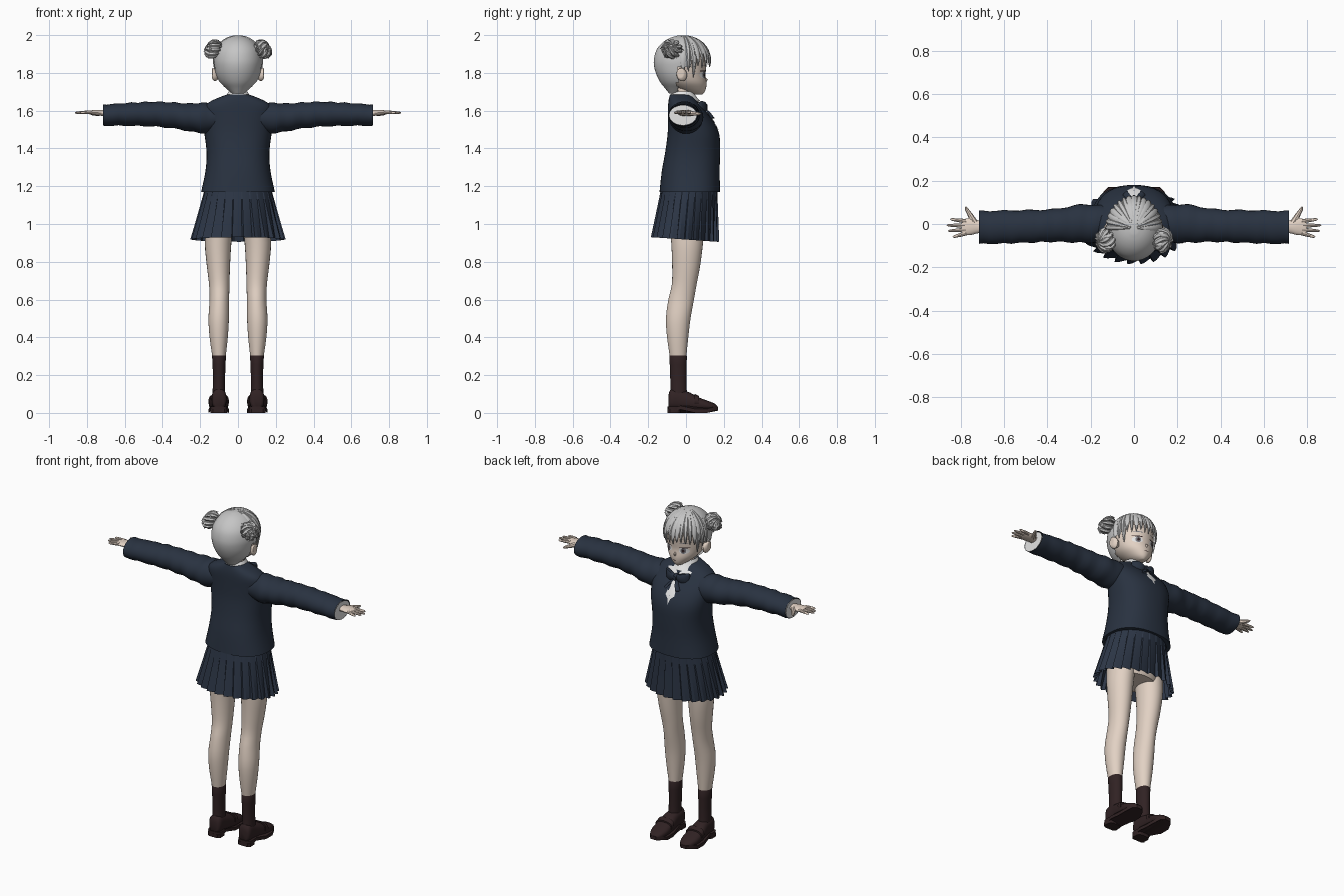
import bpy, bmesh, math, random
from math import sin, cos, pi, radians
from mathutils import Vector
from mathutils.bvhtree import BVHTree

random.seed(4)
if "Cube" in bpy.data.objects:
    bpy.data.objects.remove(bpy.data.objects["Cube"])


def material(name, r, g, b):
    m = bpy.data.materials.new(name)
    m.use_nodes = True
    m.diffuse_color = (r, g, b, 1)
    m.node_tree.nodes["Principled BSDF"].inputs["Base Color"].default_value = (r, g, b, 1)
    return m


SKIN = material("skin", 0.76, 0.64, 0.55)
HAIR = material("silver hair", 0.56, 0.56, 0.56)
NAVY = material("navy jacket", 0.022, 0.032, 0.052)
SKIRT = material("navy skirt", 0.025, 0.036, 0.06)
BROWN = material("dark brown", 0.03, 0.016, 0.017)
WHITE = material("white cloth", 0.78, 0.78, 0.78)
GREY = material("iris grey", 0.2, 0.2, 0.22)
SIDES = (("left", 1), ("right", -1))


def loft(name, rings, mat, caps=True, angle=40, keep=None):
    """Skin a series of closed rings; keep() can drop faces by their centre."""
    bm = bmesh.new()
    loops = [[bm.verts.new(p) for p in r] for r in rings]
    n = len(rings[0])
    for a, b in zip(loops, loops[1:]):
        for i in range(n):
            j = (i + 1) % n
            bm.faces.new((a[i], a[j], b[j], b[i]))
    if caps:
        bm.faces.new(loops[0])
        bm.faces.new(loops[-1])
    if keep:
        drop = [f for f in bm.faces if not keep(f.calc_center_median())]
        bmesh.ops.delete(bm, geom=drop, context="FACES")
    bmesh.ops.recalc_face_normals(bm, faces=bm.faces)
    me = bpy.data.meshes.new(name)
    bm.to_mesh(me)
    bm.free()
    me.materials.append(mat)
    ob = bpy.data.objects.new(name, me)
    bpy.context.collection.objects.link(ob)
    bpy.ops.object.select_all(action="DESELECT")
    ob.select_set(True)
    bpy.context.view_layer.objects.active = ob
    bpy.ops.object.shade_smooth_by_angle(angle=radians(angle))
    return ob


def ring(c, u, v, n=12, power=1.0):
    def s(t):
        return math.copysign(abs(t) ** power, t)
    return [c + u * s(cos(2 * pi * i / n)) + v * s(sin(2 * pi * i / n)) for i in range(n)]


def refine(rows, k):
    """Smoothly interpolate between rows."""
    out = []
    for i in range(len(rows) - 1):
        p = [rows[max(0, min(len(rows) - 1, i + d))] for d in (-1, 0, 1, 2)]
        for j in range(k):
            t = j / k
            out.append([b + 0.5 * t * (c - a + t * (2 * a - 5 * b + 4 * c - d + t * (3 * (b - c) + d - a)))
                        for a, b, c, d in zip(*p)])
    return out + [list(rows[-1])]


def stack(name, rows, mat, axis="z", n=28, k=3, power=1.0, flip=1, **kw):
    """Rows hold a station on the axis and the two extents of the ring there."""
    X, Y, Z = Vector((flip, 0, 0)), Vector((0, 1, 0)), Vector((0, 0, 1))
    W, U, V = {"z": (Z, X, Y), "x": (X, Y, Z), "y": (Y, X, Z)}[axis]
    rings = [ring(W * s + U * (a + b) / 2 + V * (c + d) / 2, U * (b - a) / 2, V * (d - c) / 2, n, power)
             for s, a, b, c, d in refine(rows, k)]
    return loft(name, rings, mat, **kw)


def tube(name, points, radii, mat, flat=1.0, n=8):
    """Round or flattened tube through points."""
    pts = [Vector(p) for p in points]
    rings = []
    for i, p in enumerate(pts):
        d = (pts[min(i + 1, len(pts) - 1)] - pts[max(i - 1, 0)]).normalized()
        u = d.cross(Vector((0, 0, 1)) if abs(d.z) < 0.9 else Vector((0, 1, 0))).normalized()
        rings.append(ring(p, u * radii[i], u.cross(d) * radii[i] * flat, n))
    return loft(name, rings, mat)


def plate(name, base, centre, outline, mat, lift=0.003):
    """Thin painted detail projected along y onto the front of a base part."""
    me = base.data
    tree = BVHTree.FromPolygons([v.co for v in me.vertices], [p.vertices[:] for p in me.polygons])
    rings = []
    for s in (1, 0.66, 0.33, 0.05):
        r = []
        for x, z in outline:
            px, pz = centre[0] + x * s, centre[1] + z * s
            hit = tree.ray_cast(Vector((px, 1, pz)), Vector((0, -1, 0)))[0]
            r.append(Vector((px, (hit.y if hit else 0.08) + lift, pz)))
        rings.append(r)
    return loft(name, rings, mat, caps=False)


def oval(w, h, n=14):
    return [(w * cos(2 * pi * i / n), h * sin(2 * pi * i / n)) for i in range(n)]


# Jacket body
jacket = stack("jacket", [
    (1.17, -.195, .195, -.14, .18), (1.28, -.172, .172, -.128, .178), (1.38, -.166, .166, -.11, .18),
    (1.48, -.178, .178, -.097, .175), (1.56, -.186, .186, -.095, .135), (1.62, -.18, .18, -.095, .082),
    (1.655, -.135, .135, -.092, .055), (1.685, -.06, .06, -.085, .03)], NAVY, n=40, power=.85)

# Pleated skirt, dipping slightly at the front
pleats, rings = 26, []
for t in (0, .25, .5, .75, 1):
    rings.append([])
    for i in range(pleats * 3):
        a = 2 * pi * (i + (.65 if i % 3 == 2 else 0)) / (pleats * 3)
        r = 1 + t * (.06 if i % 3 == 0 else .03 if i % 3 == 1 else -.05)
        rings[-1].append(Vector(((.172 + .066 * t) * r * cos(a), .018 - .023 * t + (.148 + .024 * t) * r * sin(a),
                                 1.2 - (.282 + .012 * sin(a)) * t)))
loft("skirt", rings, SKIRT, caps=False, angle=15)
stack("hips", [(.93, -.13, .13, -.09, .1), (1.0, -.16, .16, -.11, .12), (1.15, -.15, .15, -.1, .13)], SKIN)

# Neck, face and ears
stack("neck", [(1.6, -.05, .05, -.06, .04), (1.67, -.04, .04, -.055, .03), (1.76, -.042, .042, -.06, .03)], SKIN)
face = stack("face", [
    (1.686, -.012, .012, .045, .085), (1.698, -.035, .035, .0, .098), (1.72, -.062, .062, -.05, .106),
    (1.75, -.09, .09, -.09, .108), (1.79, -.107, .107, -.12, .103), (1.83, -.113, .113, -.14, .107),
    (1.88, -.113, .113, -.145, .11), (1.94, -.09, .09, -.11, .085), (1.97, -.04, .04, -.06, .04)], SKIN, n=36)
tube("nose", [(0, .098, 1.775), (0, .108, 1.762), (0, .104, 1.752)], [.004, .008, .004], SKIN)
for label, s in SIDES:
    stack(label + "_ear", [(.1, -.035, -.005, 1.77, 1.805), (.122, -.048, .006, 1.755, 1.822),
                           (.136, -.05, -.008, 1.768, 1.825), (.138, -.04, -.015, 1.78, 1.81)],
          SKIN, axis="x", n=14, flip=s)
    # Eyes, lashes and brows
    plate(label + "_eye_white", face, (s * .05, 1.79), oval(.027, .019), WHITE)
    plate(label + "_iris", face, (s * .048, 1.79), oval(.014, .018), GREY, .0045)
    plate(label + "_pupil", face, (s * .048, 1.79), oval(.007, .01), BROWN, .006)
    plate(label + "_lash", face, (s * .052, 1.81), oval(.029, .003), BROWN, .005)
    plate(label + "_brow", face, (s * .05, 1.838), oval(.026, .0025), GREY)
plate("mouth", face, (0, 1.727), oval(.014, .002), BROWN)

# Hair shell, open over the face and ears
stack("hair_cap", [
    (1.69, -.03, .03, -.088, -.02), (1.72, -.066, .066, -.112, .05), (1.75, -.097, .097, -.136, .09),
    (1.79, -.116, .116, -.156, .105), (1.83, -.124, .124, -.168, .113), (1.87, -.127, .127, -.17, .118),
    (1.92, -.117, .117, -.157, .108), (1.96, -.09, .09, -.125, .084), (1.985, -.056, .056, -.085, .05),
    (1.997, -.018, .018, -.045, .005)], HAIR, n=48,
    keep=lambda c: c.z > 1.9 or c.y < (-.045 if c.z < 1.83 else .03))


def lock(name, centre, semi, azimuth, start, end, width):
    """Flat pointed lock lying over an ellipsoid from the crown downward."""
    rings = []
    for i in range(13):
        t = i / 12
        p = start + (end - start) * t
        q = sin(min(p, pi / 2)) - max(0, p - pi / 2) * .09
        z = cos(p) if p < pi / 2 else -(p - pi / 2) * .75
        c = Vector(centre) + Vector((semi[0] * sin(azimuth) * q, semi[1] * cos(azimuth) * q, semi[2] * z))
        w = max(.03, sin(pi * min(t * .8 + .06, .5)) * (1 - max(0, t - .45) / .55) ** .7)
        normal = Vector((sin(azimuth) * sin(p), cos(azimuth) * sin(p), cos(p)))
        rings.append(ring(c, Vector((cos(azimuth), -sin(azimuth), 0)) * width * w, normal * (.002 + .006 * w), 6))
    return loft(name, rings, HAIR)


# Fringe and side locks
for i in range(17):
    a = radians(-88 + 11 * i)
    side = abs(i - 8) / 8
    end = radians(100 + random.uniform(-5, 9) + (22 * side if side > .7 else 0))
    lock("fringe_lock_%d" % i, (0, -.02, 1.86), (.128, .149, .137), a, .12, end, random.uniform(.015, .021))
for label, s in SIDES:
    lock(label + "_long_lock", (0, -.02, 1.86), (.125, .145, .134), s * radians(64), .5, radians(138), .016)

# Hair buns made of coiled and loose locks
for label, s in SIDES:
    c = Vector((s * .13, -.075, 1.925))
    out = Vector((s * .8, -.1, .5)).normalized()
    u = out.cross(Vector((0, 1, 0))).normalized()
    v = out.cross(u)
    dome = [ring(c + out * .036 * cos(p), u * .042 * sin(p), v * .042 * sin(p), 16)
            for p in [.1 + i * 2.94 / 9 for i in range(10)]]
    loft(label + "_bun_core", dome, HAIR)
    for k in range(9):
        pts, rad = [], []
        for i in range(9):
            t = i / 8
            a = 2 * pi * k / 9 + 1.5 * t
            p = .15 + 2.5 * t
            pts.append(c + out * .04 * cos(p) + (u * cos(a) + v * sin(a)) * .045 * sin(p))
            rad.append(.003 + .011 * sin(pi * t))
        tube("%s_bun_coil_%d" % (label, k), pts, rad, HAIR, .8, 6)
    for k in range(6):
        a = 2 * pi * k / 6 + .4
        d = u * cos(a) + v * sin(a)
        tube("%s_bun_wisp_%d" % (label, k), [c + d * .025 + out * .03, c + d * .047 + out * .02, c + d * .063 - out * .004],
             [.008, .01, .001], HAIR, .5, 6)

# Shirt collar, shirt front and bow
stack("shirt_collar", [(1.65, -.078, .078, -.092, .075), (1.678, -.063, .063, -.085, .052),
                       (1.702, -.05, .05, -.068, .038)], WHITE, caps=False)
for label, s in SIDES:
    plate(label + "_collar_point", jacket, (s * .045, 1.638), [(s * x, z) for x, z in
          [(-.04, .0), (-.015, -.03), (.02, -.018), (.035, .015), (-.01, .022)]], WHITE, .008)
plate("shirt_front", jacket, (0, 1.53), [(-.016, .07), (.016, .07), (.03, .0), (.008, -.02), (0, -.05),
                                       (-.008, -.02), (-.03, .0)], WHITE)
stack("bow_knot", [(.07, -.01, .01, 1.605, 1.635), (.095, -.016, .016, 1.597, 1.64), (.115, -.01, .01, 1.605, 1.632)],
      NAVY, axis="y", n=12)
for label, s in SIDES:
    stack(label + "_bow_wing", [(.0, .088, .106, 1.608, 1.63), (.03, .08, .112, 1.594, 1.645),
                                (.06, .068, .1, 1.588, 1.652), (.076, .066, .082, 1.592, 1.648)],
          NAVY, axis="x", n=12, flip=s, power=.8)
    tube(label + "_bow_tail", [(s * .005, .1, 1.612), (s * .025, .125, 1.585), (s * .042, .142, 1.56)],
         [.006, .012, .014], NAVY, .3)

for label, s in SIDES:
    # Sleeve with a gently rumpled surface and shirt cuff
    rows = refine([
        (.1, -.07, .08, 1.49, 1.635), (.19, -.086, .09, 1.48, 1.642), (.26, -.086, .088, 1.492, 1.638),
        (.36, -.082, .07, 1.508, 1.645), (.46, -.085, .065, 1.517, 1.647), (.6, -.09, .062, 1.52, 1.64),
        (.716, -.092, .06, 1.52, 1.632)], 4)
    rows = [(x, a - .003 * sin(x * 70), b + .003 * sin(x * 55), c + .003 * sin(x * 62), d + .003 * sin(x * 80))
            for x, a, b, c, d in rows]
    stack(label + "_sleeve", rows, NAVY, axis="x", k=1, flip=s, caps=False)
    stack(label + "_shirt_cuff", [(.716, -.09, .058, 1.522, 1.63), (.712, -.078, .046, 1.532, 1.622),
                                  (.67, -.07, .04, 1.54, 1.616), (.66, -.03, .01, 1.57, 1.6)],
          WHITE, axis="x", k=1, flip=s)
    # Hand
    stack(label + "_palm", [(.65, -.045, .02, 1.56, 1.61), (.715, -.042, .016, 1.572, 1.604),
                            (.75, -.05, .028, 1.575, 1.604), (.785, -.052, .022, 1.581, 1.601),
                            (.797, -.045, .014, 1.585, 1.598)], SKIN, axis="x", n=16, flip=s)
    for finger, y, tipx, tipy in (("index", .013, .848, .022), ("middle", -.007, .864, -.006),
                                  ("ring", -.027, .858, -.032), ("little", -.043, .836, -.06)):
        path = [(s * (.775 + (tipx - .775) * t), y + (tipy - y) * t, 1.592 - .003 * t) for t in (0, .4, .9, 1)]
        tube("%s_%s_finger" % (label, finger), path, [.01, .009, .006, .002], SKIN)
    tube(label + "_thumb", [(s * .735, .005, 1.588), (s * .755, .04, 1.585), (s * .772, .068, 1.583), (s * .777, .08, 1.583)],
         [.016, .012, .008, .002], SKIN)

    # Leg and sock
    stack(label + "_leg", [
        (1.05, .02, .165, -.09, .1), (.9, .035, .175, -.078, .09), (.78, .042, .165, -.073, .075),
        (.68, .045, .153, -.075, .056), (.6, .047, .15, -.093, .042), (.5, .048, .156, -.106, .024),
        (.4, .054, .15, -.1, .012), (.28, .067, .133, -.083, .0)], SKIN, flip=s)
    stack(label + "_sock", [(.04, .065, .135, -.085, .01), (.12, .068, .134, -.082, .004), (.2, .068, .132, -.084, .003),
                            (.302, .064, .137, -.087, .004), (.302, .07, .13, -.08, -.004)],
          BROWN, flip=s, k=2)
    # Loafer with sole, heel and strap
    stack(label + "_shoe_upper", [
        (-.093, .078, .122, .03, .09), (-.08, .062, .138, .02, .125), (-.03, .06, .14, .018, .122),
        (.02, .055, .148, .012, .108), (.06, .051, .153, .012, .085), (.11, .052, .152, .012, .066),
        (.15, .065, .138, .012, .05), (.168, .085, .117, .016, .034)], BROWN, axis="y", flip=s, n=20, power=.8)
    outline = [(-.097, .03), (-.085, .043), (-.03, .042), (.05, .054), (.11, .054), (.15, .038), (.17, .018)]
    rim = [(.102 + w, y) for y, w in outline] + [(.102 - w, y) for y, w in reversed(outline)]
    loft(label + "_sole", [[Vector((s * x, y, z + .012 * (y > .14) + (.018 if -.04 < y < .02 else 0))) for x, y in rim]
                           for z in (0, .02)], BROWN)
    stack(label + "_heel", [(0, .06, .144, -.096, -.03), (.035, .058, .146, -.097, -.025)], BROWN, flip=s, power=.6, k=1)
    stack(label + "_strap", [(.045, .048, .156, .03, .101), (.07, .047, .157, .03, .089)],
          BROWN, axis="y", flip=s, n=20, k=1, power=.8)
